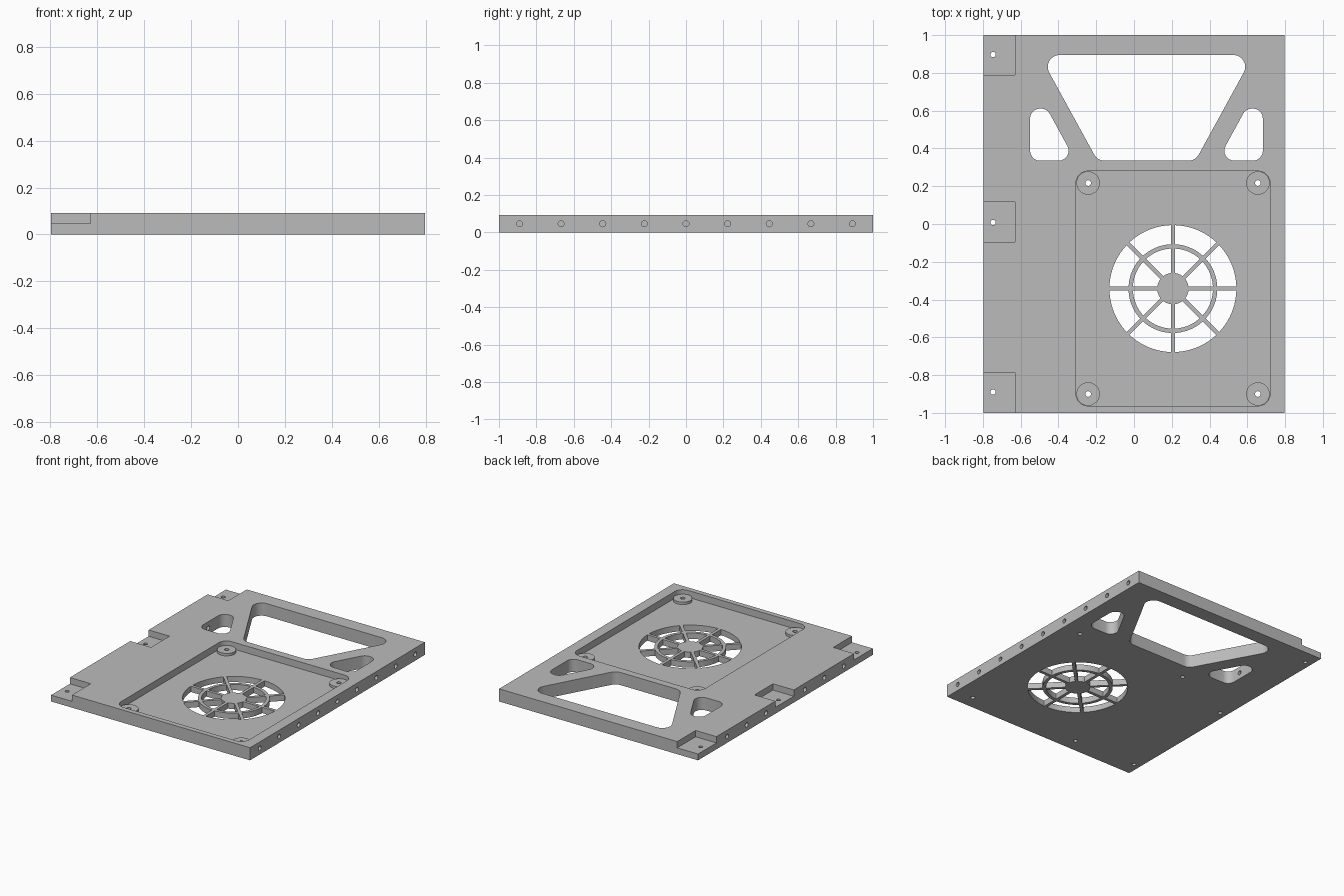
import bpy, bmesh, math
from mathutils import Vector

cube = bpy.data.objects.get("Cube")
if cube:
    bpy.data.objects.remove(cube, do_unlink=True)

W, H = 0.797, 0.0915          # half width, thickness
FLOOR, BOSS_TOP = 0.042, 0.06
BIG = 0.2                     # cutters reach past the plate

grey = bpy.data.materials.new("plain grey")
grey.use_nodes = True
colour = (0.5, 0.5, 0.5, 1)
grey.diffuse_color = colour
grey.node_tree.nodes["Principled BSDF"].inputs["Base Color"].default_value = colour


def rect(x0, x1, y0, y1):
    return [(x0, y0), (x1, y0), (x1, y1), (x0, y1)]


def circle(x, y, r, n=24):
    return [(x + r * math.cos(i * math.tau / n), y + r * math.sin(i * math.tau / n)) for i in range(n)]


def rounded(points, r, steps=8):
    """Fillet every corner of a convex counter-clockwise outline."""
    out = []
    pts = [Vector(p) for p in points]
    for i, p in enumerate(pts):
        a = (pts[i - 1] - p).normalized()
        b = (pts[(i + 1) % len(pts)] - p).normalized()
        half = a.angle(b) / 2
        centre = p + (a + b).normalized() * r / math.sin(half)
        start = p + a * r / math.tan(half) - centre
        turn = math.pi - 2 * half
        for k in range(steps + 1):
            t = turn * k / steps
            c, s = math.cos(t), math.sin(t)
            out.append((centre.x + start.x * c - start.y * s, centre.y + start.x * s + start.y * c))
    return out


def prisms(name, outlines, z0, z1, along_x=False):
    """Extrude closed outlines into one object; along_x extrudes (y, z) outlines along x."""
    bm = bmesh.new()
    for pts in outlines:
        def ring(h):
            return [bm.verts.new((h, u, v) if along_x else (u, v, h)) for u, v in pts]
        low, high = ring(z0), ring(z1)
        bm.faces.new(low[::-1])
        bm.faces.new(high)
        for i in range(len(pts)):
            j = (i + 1) % len(pts)
            bm.faces.new((low[i], low[j], high[j], high[i]))
    bmesh.ops.recalc_face_normals(bm, faces=bm.faces)
    mesh = bpy.data.meshes.new(name)
    bm.to_mesh(mesh)
    bm.free()
    mesh.materials.append(grey)
    obj = bpy.data.objects.new(name, mesh)
    bpy.context.collection.objects.link(obj)
    return obj


def cut(obj, outlines, z0, z1, along_x=False):
    cutter = prisms("cutter", outlines, z0, z1, along_x)
    cutter.hide_render = True
    mod = obj.modifiers.new("cut", "BOOLEAN")
    mod.operation, mod.solver, mod.object = "DIFFERENCE", "EXACT", cutter
    bpy.context.view_layer.objects.active = obj
    bpy.ops.object.modifier_apply(modifier=mod.name)
    bpy.data.objects.remove(cutter, do_unlink=True)


def smooth(obj):
    bpy.ops.object.select_all(action="DESELECT")
    obj.select_set(True)
    bpy.context.view_layer.objects.active = obj
    bpy.ops.object.shade_smooth_by_angle(angle=math.radians(30))


# Base plate with mounting notches on one edge
plate = prisms("base_plate", [rect(-W, W, -1, 1)], 0, H)
notches = [rect(-1, -0.63, 0.79, 1.2), rect(-1, -0.63, -0.095, 0.116), rect(-1, -0.63, -1.2, -0.785)]
cut(plate, notches, H / 2, BIG)

# Recessed tray
cut(plate, [rounded(rect(-0.307, 0.72, -0.963, 0.28), 0.063)], FLOOR, BIG)

# Large trapezoid window and the two side windows
MID = 0.066
side = [(-0.55, 0.335), (-0.31, 0.335), (-0.461, 0.611), (-0.55, 0.611)]
other = [(2 * MID - x, y) for x, y in reversed(side)]
trapezoid = [(-0.193, 0.335), (0.325, 0.335), (0.632, 0.895), (-0.5, 0.895)]
cut(plate, [rounded(trapezoid, 0.063), rounded(side, 0.053), rounded(other, 0.053)], -BIG, BIG)

# Fan grille: openings between hub, ring, rim and eight spokes
FX, FY, SPOKE = 0.206, -0.342, 0.011


def sector(r0, r1, index, steps=10):
    pts = []
    for r, order in ((r1, range(steps + 1)), (r0, range(steps, -1, -1))):
        gap = math.asin(SPOKE / r)
        for k in order:
            a = index * math.pi / 4 + gap + (math.pi / 4 - 2 * gap) * k / steps
            pts.append((FX + r * math.cos(a), FY + r * math.sin(a)))
    return pts


openings = [sector(r0, r1, i) for r0, r1 in ((0.083, 0.212), (0.235, 0.336)) for i in range(8)]
cut(plate, openings, -BIG, BIG)

# Screw holes through notches and tray corners
corners = [(x, y) for x in (-0.243, 0.656) for y in (-0.9, 0.217)]
screws = [circle(-0.746, y, 0.014) for y in (-0.89, 0.008, 0.897)]
cut(plate, screws + [circle(x, y, 0.015) for x, y in corners], -BIG, BIG)

# Rows of holes in both long edges
row = [0.2225 * i for i in range(-4, 5)]
cut(plate, [circle(y, H / 2, 0.016) for y in row], W - 0.07, 1, True)
cut(plate, [circle(y, H / 2, 0.016) for i, y in enumerate(row) if i % 4], -1, -0.54, True)
smooth(plate)

# Raised screw bosses in the tray corners
for i, (x, y) in enumerate(corners):
    boss = prisms(f"screw_boss_{i + 1}", [circle(x, y, 0.062, 40)], FLOOR - 0.01, BOSS_TOP)
    cut(boss, [circle(x, y, 0.015)], -BIG, BIG)
    smooth(boss)
